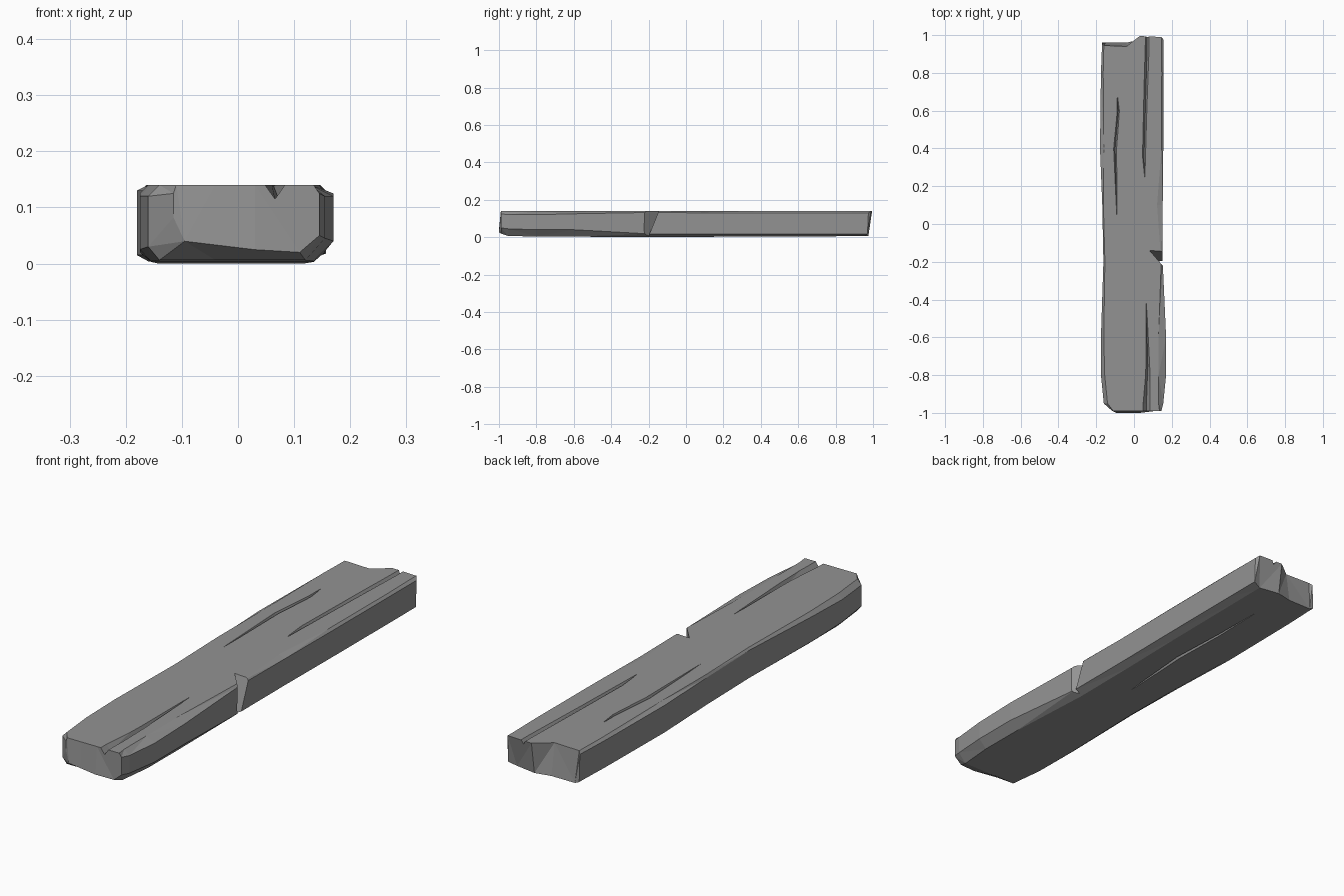
import bpy
import bmesh

default_cube = bpy.data.objects.get("Cube")
if default_cube:
    bpy.data.objects.remove(default_cube, do_unlink=True)

TOP = 0.14

wood = bpy.data.materials.new("weathered grey wood")
wood.use_nodes = True
wood_colour = (0.29, 0.29, 0.29, 1)
wood.diffuse_color = wood_colour
shader = wood.node_tree.nodes["Principled BSDF"]
shader.inputs["Base Color"].default_value = wood_colour
shader.inputs["Roughness"].default_value = 0.9


def loft(name, rings):
    """Skin a closed solid through rings of points, with faceted caps."""
    bm = bmesh.new()
    loops = [[bm.verts.new(point) for point in ring] for ring in rings]
    count = len(loops[0])
    for first, second in zip(loops, loops[1:]):
        for i in range(count):
            j = (i + 1) % count
            bm.faces.new((first[i], first[j], second[j], second[i]))
    bm.faces.new(loops[0])
    bm.faces.new(loops[-1])
    bmesh.ops.triangulate(bm, faces=bm.faces[:])
    bmesh.ops.recalc_face_normals(bm, faces=bm.faces[:])
    mesh = bpy.data.meshes.new(name)
    bm.to_mesh(mesh)
    bm.free()
    mesh.materials.append(wood)
    obj = bpy.data.objects.new(name, mesh)
    bpy.context.collection.objects.link(obj)
    return obj


def section(y, left, right, bevel_l, bevel_r, high, low_l, low_r, bottom):
    """Bevelled rectangular cross-section of the plank."""
    top_l, top_r = left + bevel_l, right - bevel_r
    return [(left + 0.02, y, bottom), (left, y, low_l), (left, y, high),
            (top_l, y, TOP), (-0.04, y, TOP), (0.03, y, TOP), (top_r, y, TOP),
            (right, y, high), (right, y, low_r), (right - 0.035, y, bottom),
            (0.03, y, bottom), (-0.04, y, bottom)]


# Plank body: y, sides, top bevels, side heights, underside
stations = [
    (-0.95, -0.16, 0.155, 0.02, 0.025, 0.12, 0.03, 0.045, 0.006),
    (-0.8, -0.175, 0.17, 0.02, 0.04, 0.12, 0.025, 0.04, 0.004),
    (-0.6, -0.175, 0.17, 0.015, 0.04, 0.125, 0.02, 0.04, 0.003),
    (-0.2, -0.162, 0.152, 0.008, 0.008, 0.132, 0.015, 0.018, 0),
    (0.1, -0.168, 0.152, 0.006, 0.03, 0.13, 0.015, 0.018, 0.002),
    (0.4, -0.18, 0.155, 0.02, 0.01, 0.13, 0.015, 0.018, 0.004),
    (0.8, -0.175, 0.157, 0.012, 0.01, 0.13, 0.015, 0.018, 0.005),
    (0.95, -0.17, 0.157, 0.01, 0.012, 0.13, 0.015, 0.018, 0.006),
]
rings = [section(*station) for station in stations]

# Blunt front end, its lower edge rising to one side
front = section(-0.99, -0.115, 0.145, 0.005, 0.01, 0.125, 0.06, 0.05, 0.02)
front = [(x, y, z + max(0, 0.07 - x) * 0.12 if z < 0.07 else z) for x, y, z in front]
front = [(x, -1 if -0.1 < x < 0.1 and z < TOP else y, z) for x, y, z in front]
rings.insert(0, front)

# Broken back end, each edge point reaching a different distance
reach = (0.96, 0.96, 0.955, 0.945, 0.94, 0.995, 0.99, 0.975, 0.97, 0.96, 0.975, 0.96)
rings[-1] = [(x, 0.93, z) for x, _, z in rings[-1]]
rings.append([(x, y, z) for (x, _, z), y in zip(rings[-1], reach)])
plank = loft("wooden_plank", rings)

cutters = []


def crack(name, path, depth, surface=TOP, up=1):
    """V-shaped groove along a path of x, y and half width."""
    groove = []
    for x, y, half in path:
        lip = surface + up * 0.01
        floor = surface - up * depth * min(1, half / 0.008)
        groove.append([(x - half * 1.3, y, lip), (x + half * 1.3, y, lip), (x, y, floor)])
    cutters.append(loft(name, groove))


crack("left_crack_cutter", [(-0.09, 0.03, 0.001), (-0.1, 0.4, 0.009),
                            (-0.083, 0.6, 0.007), (-0.088, 0.68, 0.001)], 0.02)
crack("back_crack_cutter", [(0.057, 0.25, 0.001), (0.053, 0.36, 0.01),
                            (0.07, 0.95, 0.013), (0.07, 1.05, 0.013)], 0.016)
crack("front_crack_cutter", [(0.065, -0.42, 0.001), (0.073, -0.75, 0.011),
                             (0.066, -0.95, 0.019), (0.066, -1.05, 0.019)], 0.025)
crack("underside_crack_cutter", [(-0.01, -0.03, 0.001), (0.01, 0.3, 0.009),
                                 (0, 0.55, 0.007), (0, 0.79, 0.001)], 0.02, 0.003, -1)

# Side notch, narrowing towards the underside
notch = [[(tip, y, z), (0.2, y - 0.01, z), (0.2, low, z)]
         for z, tip, y, low in ((-0.01, 0.135, -0.205, -0.235),
                                (0.15, 0.078, -0.135, -0.275))]
cutters.append(loft("side_notch_cutter", notch))

for cutter in cutters:
    cutter.hide_render = True
    cutter.hide_viewport = True
    cutter.display_type = 'WIRE'
    cut = plank.modifiers.new(cutter.name, 'BOOLEAN')
    cut.operation = 'DIFFERENCE'
    cut.solver = 'EXACT'
    cut.object = cutter
